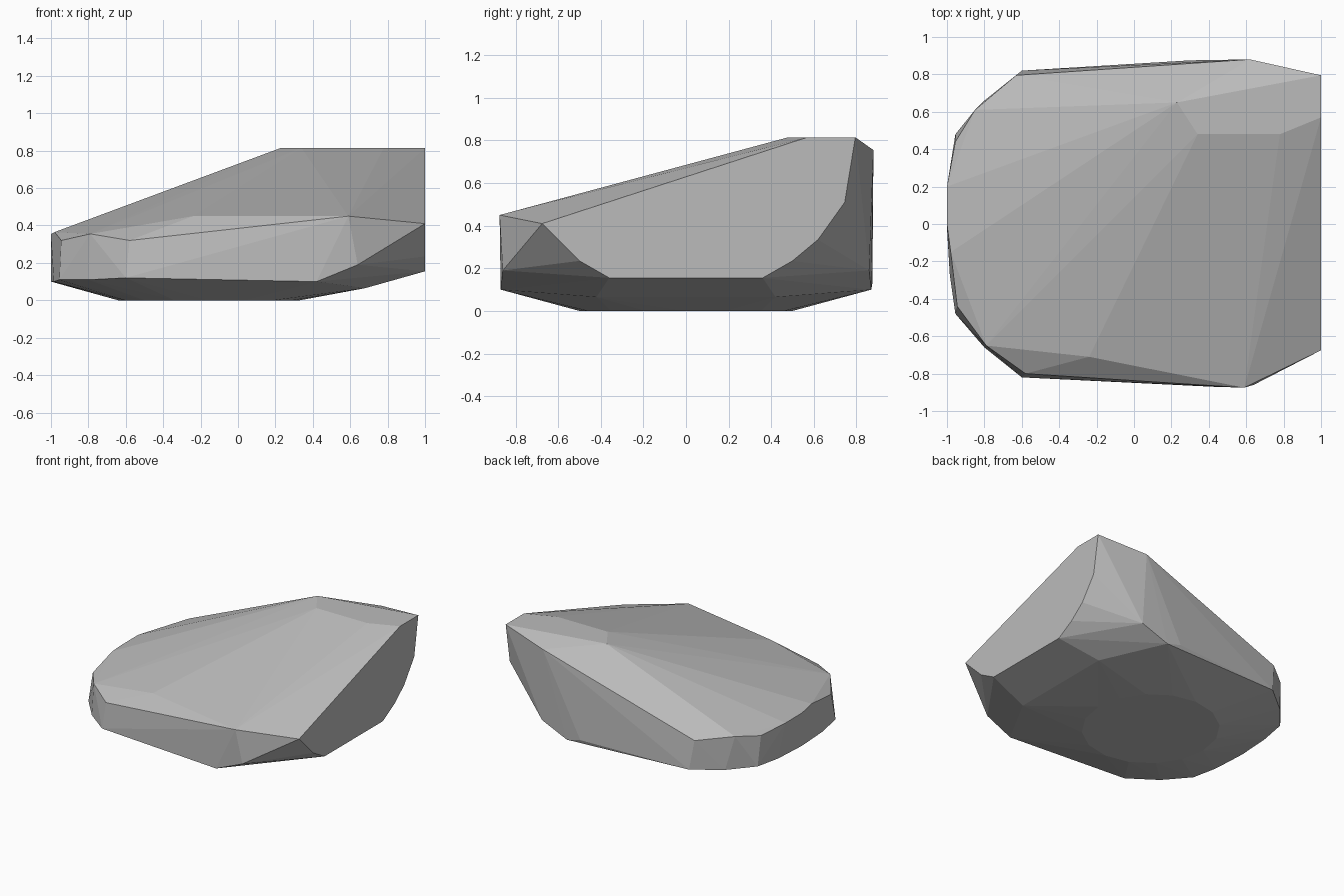
import bpy
import bmesh
import math
from mathutils import Vector

default_cube = bpy.data.objects.get("Cube")
if default_cube:
    bpy.data.objects.remove(default_cube, do_unlink=True)


def make_material(name, grey):
    material = bpy.data.materials.new(name)
    material.use_nodes = True
    colour = (grey, grey, grey, 1)
    material.diffuse_color = colour
    shader = next(n for n in material.node_tree.nodes if n.type == "BSDF_PRINCIPLED")
    shader.inputs["Base Color"].default_value = colour
    shader.inputs["Roughness"].default_value = 1
    return material


def both_sides(points):
    """Repeat each corner on the front and the back."""
    return [(x, side * y, z) for x, y, z in points for side in (1, -1)]


def oval(centre_x, radius_x, radius_y, height, count):
    """Corners of a flat oval."""
    angles = [math.tau * i / count for i in range(count)]
    return [(centre_x + radius_x * math.cos(a), radius_y * math.sin(a), height)
            for a in angles]


def chiselled_block(name, corner_groups, material):
    """Wrap all corners in one tight faceted skin."""
    bm = bmesh.new()
    for group in corner_groups:
        for corner in group:
            bm.verts.new(Vector(corner))
    hull = bmesh.ops.convex_hull(bm, input=bm.verts[:], use_existing_faces=False)
    loose = {g for g in hull["geom_interior"] + hull["geom_unused"]
             if isinstance(g, bmesh.types.BMVert)}
    bmesh.ops.delete(bm, geom=list(loose), context="VERTS")
    bmesh.ops.dissolve_limit(bm, angle_limit=math.radians(1),
                             verts=bm.verts[:], edges=bm.edges[:])
    bmesh.ops.recalc_face_normals(bm, faces=bm.faces[:])
    mesh = bpy.data.meshes.new(name)
    bm.to_mesh(mesh)
    bm.free()
    mesh.materials.append(material)
    block = bpy.data.objects.new(name, mesh)
    bpy.context.collection.objects.link(block)
    return block


# Flat resting patch
base = oval(-.155, .485, .5, 0, 16)

# Belly corners shared by front and back
belly = both_sides([(-.6, .82, .12), (-.8, .66, .11), (-.955, .48, .11),
                    (-.985, .27, .1), (-1, .02, .1), (.42, .87, .1),
                    (.64, .86, .19), (.68, .42, .065)])

# Sheer cut on the right end
cut = both_sides([(1, .36, .155), (1, .5, .235)])
cut += [(1, .62, .335), (1, .745, .51), (1, .795, .815),
        (1, .57, .815), (1, -.675, .41)]

# Low rim around the front and left
low_rim = [(.59, -.875, .45), (-.24, -.71, .45), (-.58, -.8, .32),
           (-.79, -.65, .355), (-.945, -.44, .32), (-.98, -.15, .365),
           (-1, 0, .355), (-1, .2, .355)]

# Rim rising along the back
back_rim = [(-.955, .44, .335), (-.85, .61, .365), (-.63, .795, .345),
            (.62, .88, .755), (.3, .875, .13)]

# Flat crest
crest = [(.23, .65, .815), (.34, .48, .815), (.78, .48, .815)]

stone = make_material("stone grey", .5)
chiselled_block("rock", [base, belly, cut, low_rim, back_rim, crest], stone)
